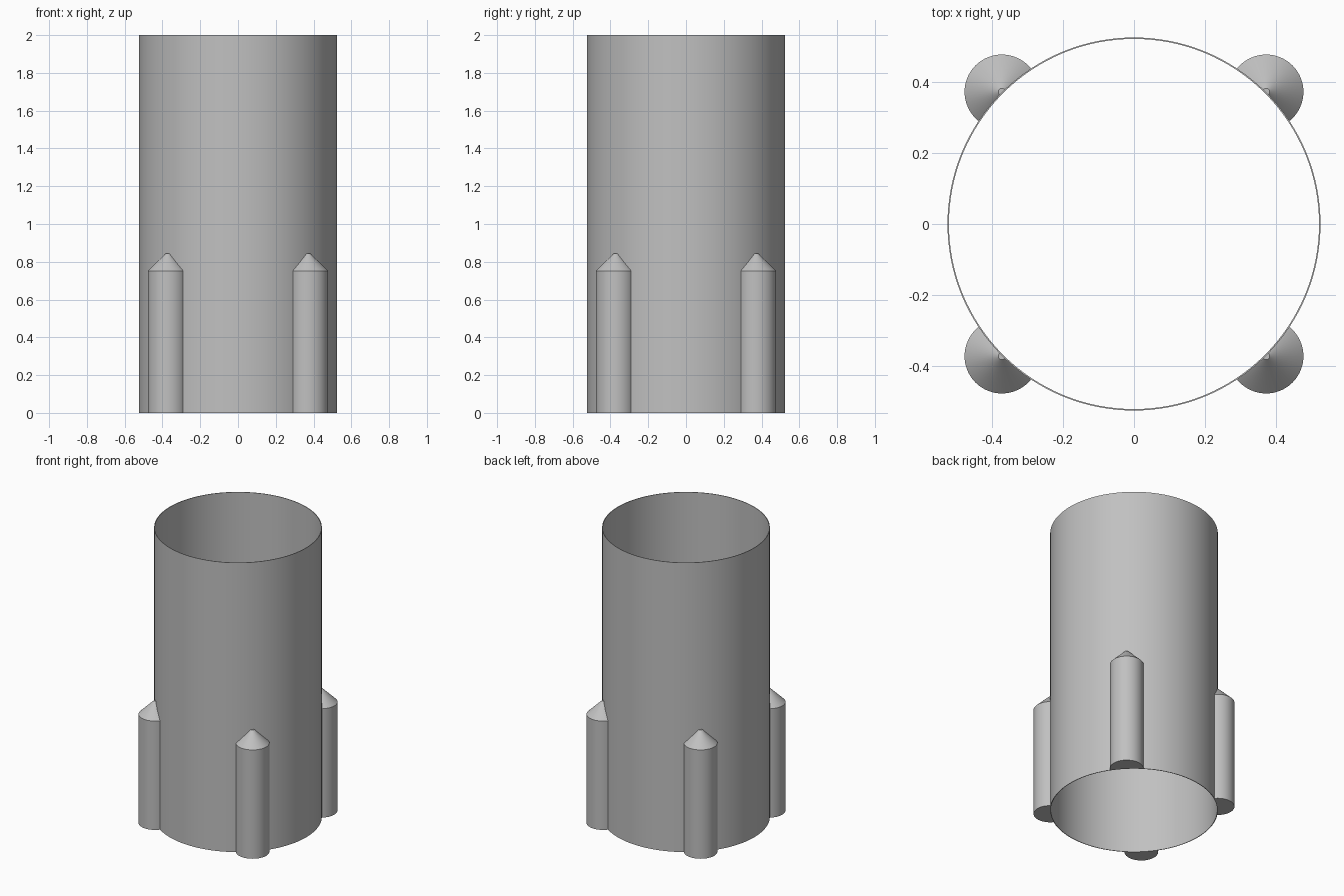
import bpy, math

default = bpy.data.objects.get("Cube")
if default:
    bpy.data.objects.remove(default, do_unlink=True)

RADIUS, WALL, HEIGHT = 0.525, 0.004, 2.0
POD_R, POD_CENTRE, POD_H, TIP_R, TIP_H = 0.105, 0.372, 0.752, 0.01, 0.845
SIDES, POD_SIDES = 128, 64

grey = bpy.data.materials.new("plain grey")
grey.use_nodes = True
colour = (0.53, 0.53, 0.53, 1)
grey.diffuse_color = colour
grey.node_tree.nodes["Principled BSDF"].inputs["Base Color"].default_value = colour


def lathe(name, profile, sides, centre=(0, 0), closed=False, caps=False):
    """Turn a (radius, height) profile around a vertical axis."""
    verts = [(centre[0] + r * math.cos(math.tau * i / sides),
              centre[1] + r * math.sin(math.tau * i / sides), z)
             for r, z in profile for i in range(sides)]
    rings = len(profile)
    faces = []
    for k in range(rings if closed else rings - 1):
        a, b = k * sides, (k + 1) % rings * sides
        for i in range(sides):
            j = (i + 1) % sides
            faces.append((a + i, a + j, b + j, b + i))
    if caps:
        faces.append(tuple(reversed(range(sides))))
        faces.append(tuple(range((rings - 1) * sides, rings * sides)))
    mesh = bpy.data.meshes.new(name)
    mesh.from_pydata(verts, [], faces)
    mesh.materials.append(grey)
    obj = bpy.data.objects.new(name, mesh)
    bpy.context.collection.objects.link(obj)
    return obj


def activate(obj):
    bpy.ops.object.select_all(action="DESELECT")
    obj.select_set(True)
    bpy.context.view_layer.objects.active = obj


def smooth(obj):
    activate(obj)
    bpy.ops.object.shade_smooth_by_angle(angle=math.radians(30))


# Open thin-walled body tube
inner = RADIUS - WALL
tube = lathe("body_tube", [(RADIUS, 0), (RADIUS, HEIGHT), (inner, HEIGHT), (inner, 0)],
             SIDES, closed=True)
smooth(tube)

# Cutter that trims the pods inside the tube wall
cutter = lathe("pod_cutter", [(RADIUS - WALL / 2, -0.1), (RADIUS - WALL / 2, 1)],
               SIDES, caps=True)
cutter.hide_render = True

# Four side pods with blunt conical noses
for front_back, sy in (("front", -1), ("back", 1)):
    for side, sx in (("left", 1), ("right", -1)):
        pod = lathe(f"{front_back}_{side}_pod",
                    [(POD_R, 0), (POD_R, POD_H), (TIP_R, TIP_H)], POD_SIDES,
                    centre=(sx * POD_CENTRE, sy * POD_CENTRE), caps=True)
        cut = pod.modifiers.new("trim", "BOOLEAN")
        cut.operation = "DIFFERENCE"
        cut.solver = "EXACT"
        cut.object = cutter
        activate(pod)
        bpy.ops.object.modifier_apply(modifier=cut.name)
        smooth(pod)

bpy.data.objects.remove(cutter, do_unlink=True)
